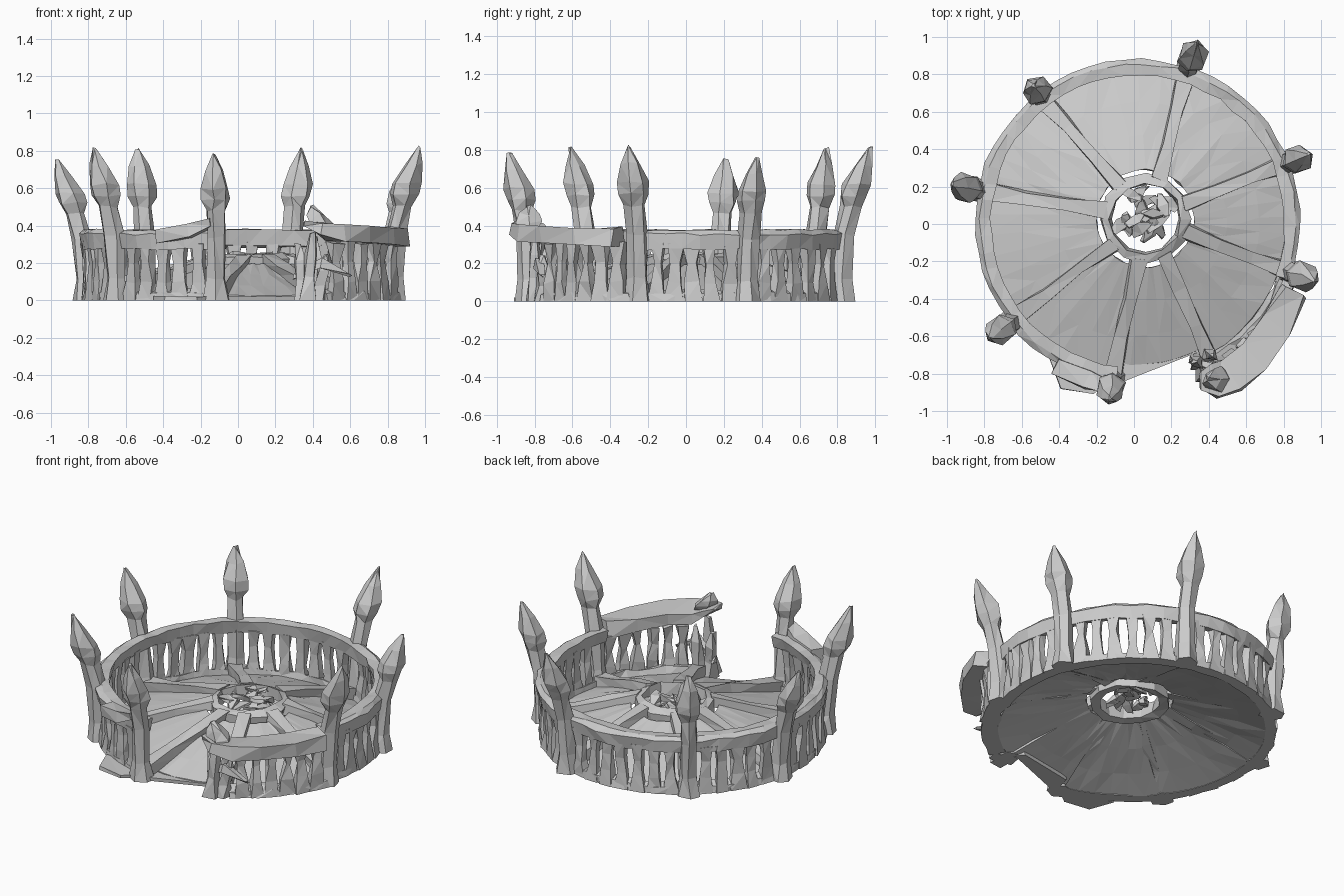
import bpy, bmesh, math, random
from mathutils import Vector

if "Cube" in bpy.data.objects:
    bpy.data.objects.remove(bpy.data.objects["Cube"])

random.seed(7)
C = Vector((0.02, 0.01, 0))       # centre of the railing circle
H = Vector((0.06, 0.03, 0))       # centre of the hub


def pol(deg, r, z, c=C):
    a = math.radians(deg)
    return Vector((c.x + r * math.cos(a), c.y + r * math.sin(a), z))


def loft(bm, rings, closed=False):
    """Skin a list of equal-sized point rings, capping the ends."""
    vs = [[bm.verts.new(p) for p in ring] for ring in rings]
    n = len(vs[0])
    pairs = list(zip(vs, vs[1:])) + ([(vs[-1], vs[0])] if closed else [])
    for a, b in pairs:
        for i in range(n):
            j = (i + 1) % n
            bm.faces.new((a[i], a[j], b[j], b[i]))
    if not closed:
        bm.faces.new(vs[0][::-1])
        bm.faces.new(vs[-1])


def beam(bm, pts, sizes):
    """Rectangular bar along a path; sizes are (width, height) per point."""
    pts = [Vector(p) for p in pts]
    rings = []
    for i, (p, (w, h)) in enumerate(zip(pts, sizes)):
        d = pts[min(i + 1, len(pts) - 1)] - pts[max(i - 1, 0)]
        s = d.cross(Vector((0, 0, 1))).normalized() * w / 2
        u = Vector((0, 0, h / 2))
        rings.append([p - s - u, p + s - u, p + s + u, p - s + u])
    loft(bm, rings)


def arc(bm, a0, a1, n, profile, c=C, closed=False):
    """Sweep an (r, z) profile around c."""
    m = n if closed else n + 1
    loft(bm, [[pol(a0 + (a1 - a0) * i / n, r, z, c) for r, z in profile]
              for i in range(m)], closed)


def finish(name, bm, jit):
    """Rough-hewn jitter, kept above the ground."""
    for v in bm.verts:
        v.co += Vector([random.uniform(-jit, jit) for _ in range(3)])
        v.co.z = max(v.co.z, 0) if v.co.z > 0.012 else 0
    bmesh.ops.triangulate(bm, faces=[f for f in bm.faces])
    bmesh.ops.recalc_face_normals(bm, faces=bm.faces)
    me = bpy.data.meshes.new(name)
    bm.to_mesh(me)
    bm.free()
    ob = bpy.data.objects.new(name, me)
    bpy.context.collection.objects.link(ob)
    return ob


def baluster(bm, a, r):
    """Tapered upright plank, wider at foot and head."""
    rings = []
    lean = random.uniform(-1, 1)
    for z, w, t in ((0, .09, .06), (.1, .066, .045), (.2, .05, .04), (.31, .08, .06)):
        da = math.degrees(w / 2 / r) * random.uniform(.8, 1.15)
        b = a + lean * z / .3
        rings.append([pol(b - da, r - t / 2, z), pol(b + da, r - t / 2, z),
                      pol(b + da, r + t / 2, z), pol(b - da, r + t / 2, z)])
    loft(bm, rings)


# Pointed posts leaning outward, given by their tips
tips = [(.97, -.30, .82), (.93, .37, .76), (.34, .97, .81), (-.54, .74, .81),
        (-.97, .21, .75), (-.77, -.61, .81), (-.13, -.93, .78)]
shape = [(0, .075, 0), (.12, .055, .02), (.35, .056, .12), (.5, .055, .36),
         (.56, .078, .46), (.62, .08, .55), (.72, .05, .8), (.81, .01, 1)]
angles = []
for k, t in enumerate(tips):
    ang = math.degrees(math.atan2(t[1] - C.y, t[0] - C.x))
    angles.append(ang if ang > -30 else ang + 360)
    base, tip = pol(ang, .85, 0), Vector((t[0], t[1], 0))
    bm = bmesh.new()
    rings = []
    for z, r, f in shape:
        c = base.lerp(tip, f)
        rings.append([pol(ang + 60 * i, r, z * t[2] / .81, c) for i in range(6)])
    loft(bm, rings)
    finish("post_%d" % (k + 1), bm, .008)

a_first, a_last = angles[0], angles[-1]
a_broken = -62

# Intact railing: top rail, foot rail and uprights
bm = bmesh.new()
arc(bm, a_first - 3, a_last + 1, 44,
    [(.80, .295), (.86, .275), (.872, .355), (.845, .378), (.785, .375)])
finish("top_rail", bm, .007)
bm = bmesh.new()
arc(bm, a_first - 3, a_last + 1, 44, [(.79, 0), (.855, 0), (.85, .045), (.80, .06)])
finish("foot_rail", bm, .007)
bm = bmesh.new()
for a, b in zip(angles, angles[1:]):
    n = round((b - a) / 7.2)
    for i in range(1, n):
        baluster(bm, a + (b - a) * i / n, .828)
finish("balusters", bm, .008)

# Rail flaring up beside the front post
bm = bmesh.new()
beam(bm, [(-.42, -.76, .345), (-.25, -.83, .37), (-.14, -.87, .42)],
     [(.08, .07), (.10, .07), (.06, .05)])
finish("front_rail_flare", bm, .008)

# Broken front right rail, pushed outward and curling up at its end
bm = bmesh.new()
beam(bm, [(.86, -.36, .345), (.77, -.54, .35), (.64, -.70, .355),
          (.52, -.80, .36), (.42, -.84, .39), (.36, -.84, .42)],
     [(.13, .09), (.17, .08), (.19, .09), (.19, .07), (.17, .06), (.09, .03)])
finish("broken_rail", bm, .014)
bm = bmesh.new()
loft(bm, [[Vector((x + r * math.cos(i * 1.2566), -.83 + r * math.sin(i * 1.2566), z))
           for i in range(5)]
          for x, r, z in ((.48, .04, .37), (.44, .065, .42), (.42, .055, .46), (.39, .012, .51))])
finish("broken_rail_tip", bm, .01)
bm = bmesh.new()
for a in (-55, -49, -43, -37, -31, -25):
    baluster(bm, a, .875)
arc(bm, -60, -20, 7, [(.80, 0), (.90, 0), (.89, .04), (.82, .06)])
finish("broken_balusters", bm, .012)

# Splintered stump of the missing post
bm = bmesh.new()
for x, y, h, lean in ((.35, -.74, .30, -.03), (.39, -.70, .34, .03),
                      (.42, -.76, .24, .05), (.37, -.80, .36, .03)):
    loft(bm, [[Vector((x + lean * f + s * w, y + t * w, h * f))
               for s, t in ((-1, -1), (1, -1), (1, 1), (-1, 1))]
              for f, w in ((0, .04), (.35, .025), (.7, .028), (1, .008))])
beam(bm, [(.30, -.72, .12), (.45, -.78, .2), (.60, -.76, .14)],
     [(.03, .03), (.04, .04), (.02, .02)])
finish("broken_stump", bm, .01)

# Roof-like floor panels sloping down from hub to rim, one wedge per bay
spokes = angles + [a_broken + 360]
ends = spokes + [a_first + 360]
for k in range(8):
    a, b = ends[k], ends[k + 1]
    bm = bmesh.new()
    n = 6
    rim = .76 if k == 6 else .80
    rings = []
    for i in range(n + 1):
        g = a + (b - a) * i / n
        inner, outer = pol(g, .26, .195, H), pol(g, rim, .025)
        top = [inner.lerp(outer, f) for f in (0, .35, .7, 1)]
        low = [p - Vector((0, 0, .02)) for p in top[::-1]]
        rings.append(top + low)
    loft(bm, rings)
    finish("floor_panel_%d" % (k + 1), bm, .005)

# Spoke beams
bm = bmesh.new()
for g in spokes:
    p, q = pol(g, .22, .215, H), pol(g, .81, .05)
    beam(bm, [p, p.lerp(q, .35), p.lerp(q, .7), q],
         [(.085, .06), (.065, .065), (.065, .065), (.09, .08)])
finish("spokes", bm, .009)

# Hub ring with rubble inside
bm = bmesh.new()
arc(bm, 0, 360, 12, [(.18, .16), (.235, .15), (.24, .23), (.19, .25)], H, True)
finish("hub_ring", bm, .009)
bm = bmesh.new()
for i in range(17):
    p = pol(random.uniform(0, 360), random.uniform(.02, .16), random.uniform(.18, .24), H)
    d = pol(random.uniform(0, 360), .06, random.uniform(-.03, .03), Vector((0, 0, 0)))
    beam(bm, [p - d, p, p + d], [(.03, .02), (.06, .03), (.02, .02)])
finish("hub_rubble", bm, .01)

# Fallen planks lying at the front opening
bm = bmesh.new()
for quad in (((-.10, -.86), (.36, -.68), (.32, -.63), (-.06, -.70)),
             ((-.45, -.72), (-.39, -.88), (-.22, -.91), (-.08, -.80))):
    loft(bm, [[Vector((x, y, z)) for x, y in quad] for z in (0, .022)])
finish("fallen_planks", bm, .003)
